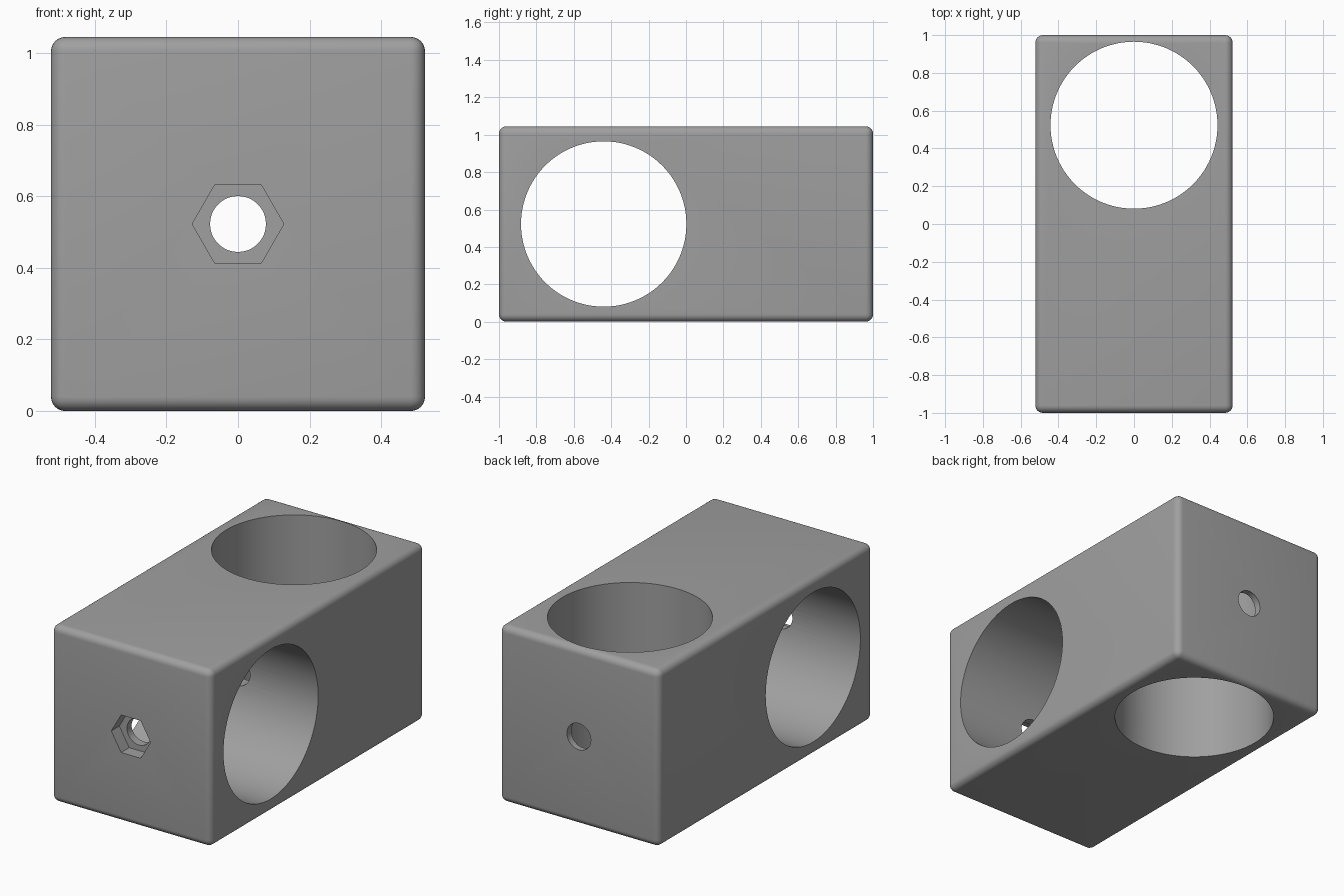
import bpy, math

if "Cube" in bpy.data.objects:
    bpy.data.objects.remove(bpy.data.objects["Cube"])

W, L, H = 1.045, 2.0, 1.045
MID = H / 2
R_TUBE, R_BOLT, R_HEX = 0.442, 0.078, 0.128
NUT_DEPTH = 0.075

grey = bpy.data.materials.new("mid grey")
grey.diffuse_color = (0.35, 0.35, 0.35, 1)
grey.use_nodes = True
grey.node_tree.nodes["Principled BSDF"].inputs["Base Color"].default_value = grey.diffuse_color

# Rounded block
bpy.ops.mesh.primitive_cube_add(size=1, location=(0, 0, MID))
block = bpy.context.object
block.name = "clamp_block"
block.scale = (W, L, H)
bpy.ops.object.transform_apply(location=False, rotation=False, scale=True)
block.data.materials.append(grey)
bevel = block.modifiers.new("rounded_edges", 'BEVEL')
bevel.width = 0.04
bevel.segments = 6
bevel.limit_method = 'NONE'


def cut(name, radius, depth, location, rotation, sides):
    """Subtract a cylinder or prism from the block."""
    bpy.ops.mesh.primitive_cylinder_add(vertices=sides, radius=radius, depth=depth,
                                        location=location, rotation=rotation)
    cutter = bpy.context.object
    cutter.name = name
    cutter.data.materials.append(grey)
    cutter.hide_render = True
    cutter.hide_set(True)
    mod = block.modifiers.new(name, 'BOOLEAN')
    mod.operation = 'DIFFERENCE'
    mod.solver = 'EXACT'
    mod.object = cutter
    return cutter


Q = math.pi / 2
cutters = [
    # Two crossing tube holes
    cut("side_tube_hole", R_TUBE, 2, (0, -0.44, MID), (0, Q, 0), 96),
    cut("upright_tube_hole", R_TUBE, 2, (0, 0.523, MID), (0, 0, 0), 96),
    # Bolt hole along the length
    cut("bolt_hole", R_BOLT, 3, (0, 0, MID), (Q, 0, 0), 48),
    # Hexagonal nut pocket, corners pointing sideways
    cut("nut_pocket", R_HEX, 2 * NUT_DEPTH, (0, -L / 2, MID), (Q, 0, 0), 6),
]
# Turn the prism so two flats are level
for v in cutters[-1].data.vertices:
    v.co.x, v.co.y = v.co.y, -v.co.x

# Apply the cuts, drop the cutters, smooth the curved faces
bpy.ops.object.select_all(action='DESELECT')
block.select_set(True)
bpy.context.view_layer.objects.active = block
for mod in list(block.modifiers):
    bpy.ops.object.modifier_apply(modifier=mod.name)
for c in cutters:
    bpy.data.objects.remove(c)
bpy.ops.object.shade_smooth_by_angle(angle=math.radians(30))
